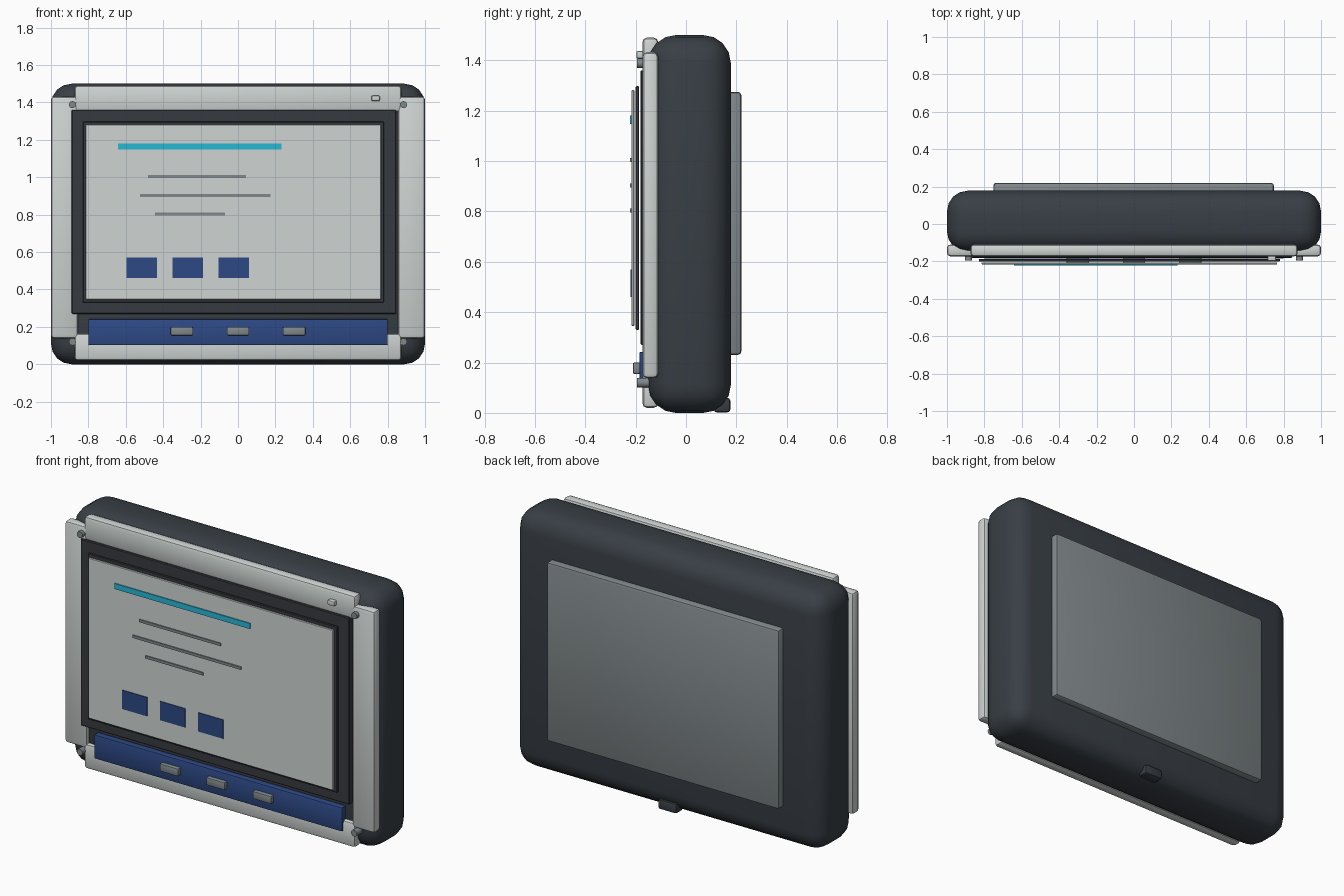
import bpy
import math

if "Cube" in bpy.data.objects:
    bpy.data.objects.remove(bpy.data.objects["Cube"])


def material(name, rgb):
    m = bpy.data.materials.new(name)
    m.diffuse_color = (*rgb, 1.0)
    m.use_nodes = True
    m.node_tree.nodes["Principled BSDF"].inputs["Base Color"].default_value = m.diffuse_color
    return m


CHARCOAL = material("charcoal", (0.040, 0.049, 0.060))
BEZEL = material("dark bezel", (0.037, 0.043, 0.050))
LIGHT = material("light grey", (0.62, 0.66, 0.65))
GREY = material("mid grey", (0.22, 0.25, 0.26))
BLUE = material("navy blue", (0.026, 0.066, 0.235))
CYAN = material("cyan", (0.020, 0.48, 0.66))


def box(name, x, y, z, mat, bevel=0.0, segments=2):
    """Box from (min, max) ranges, with an optional rounded edge."""
    bpy.ops.mesh.primitive_cube_add(
        size=1, location=[(a + b) / 2 for a, b in (x, y, z)])
    ob = bpy.context.object
    ob.name = name
    ob.scale = [b - a for a, b in (x, y, z)]
    bpy.ops.object.transform_apply(location=False, rotation=False, scale=True)
    ob.data.materials.append(mat)
    if bevel:
        mod = ob.modifiers.new("rounded edges", 'BEVEL')
        mod.width = bevel
        mod.segments = segments
        bpy.ops.object.modifier_apply(modifier=mod.name)
        bpy.ops.object.shade_smooth_by_angle(angle=math.radians(35))
    return ob


# Rounded housing, rear cover and bottom catch
box("housing", (-1, 1), (-0.15, 0.178), (0, 1.5), CHARCOAL, 0.11, 4)
box("rear_cover", (-0.752, 0.748), (0.13, 0.22), (0.23, 1.275), GREY, 0.015)
box("bottom_catch", (-0.06, 0.06), (0.11, 0.176), (0.002, 0.06), CHARCOAL, 0.012)

# Raised front frame strips
FRAME_Y = (-0.173, -0.11)
box("frame_top", (-0.875, 0.875), FRAME_Y, (1.35, 1.49), LIGHT, 0.018)
box("frame_bottom", (-0.875, 0.875), FRAME_Y, (0.02, 0.165), LIGHT, 0.018)
for side, label in ((-1, "left"), (1, "right")):
    xs = sorted((side * 0.855, side * 1.0))
    box("frame_" + label, xs, FRAME_Y, (0.138, 1.432), LIGHT, 0.018)

# Screen stack: bezel, inner border, screen
box("bezel", (-0.89, 0.845), (-0.181, -0.145), (0.27, 1.36), BEZEL, 0.004, 1)
box("inner_border", (-0.83, 0.78), (-0.2, -0.186), (0.33, 1.297), BEZEL, 0.003, 1)
box("screen", (-0.815, 0.765), (-0.217, -0.205), (0.345, 1.282), LIGHT, 0.003, 1)

# On-screen graphics
GRAPHIC_Y = (-0.223, -0.215)
box("title_bar", (-0.642, 0.232), GRAPHIC_Y, (1.148, 1.18), CYAN)
for i, (x0, x1, z) in enumerate(((-0.482, 0.043, 1.005),
                                 (-0.525, 0.175, 0.902),
                                 (-0.445, -0.07, 0.804))):
    box(f"text_line_{i + 1}", (x0, x1), GRAPHIC_Y, (z - 0.008, z + 0.008), GREY)
for i in range(3):
    x = -0.595 + i * 0.246
    box(f"screen_tile_{i + 1}", (x, x + 0.162), (-0.221, -0.215),
        (0.46, 0.57), BLUE)

# Control strip with three buttons
box("control_strip", (-0.8, 0.8), (-0.185, -0.145), (0.102, 0.242), BLUE, 0.006)
for i in range(3):
    x = (i - 1) * 0.3
    box(f"button_{i + 1}", (x - 0.06, x + 0.06), (-0.211, -0.18),
        (0.155, 0.2), GREY, 0.006)

# Indicator on the top strip
box("indicator", (0.714, 0.758), (-0.197, -0.168), (1.408, 1.436), LIGHT, 0.005)

# Corner screws
for x in (-0.885, 0.885):
    for z in (0.12, 1.388):
        bpy.ops.mesh.primitive_cylinder_add(
            vertices=12, radius=0.019, depth=0.055,
            location=(x, -0.1675, z), rotation=(math.pi / 2, 0, 0))
        screw = bpy.context.object
        screw.name = "corner_screw"
        screw.data.materials.append(GREY)
        bpy.ops.object.shade_smooth_by_angle(angle=math.radians(35))
